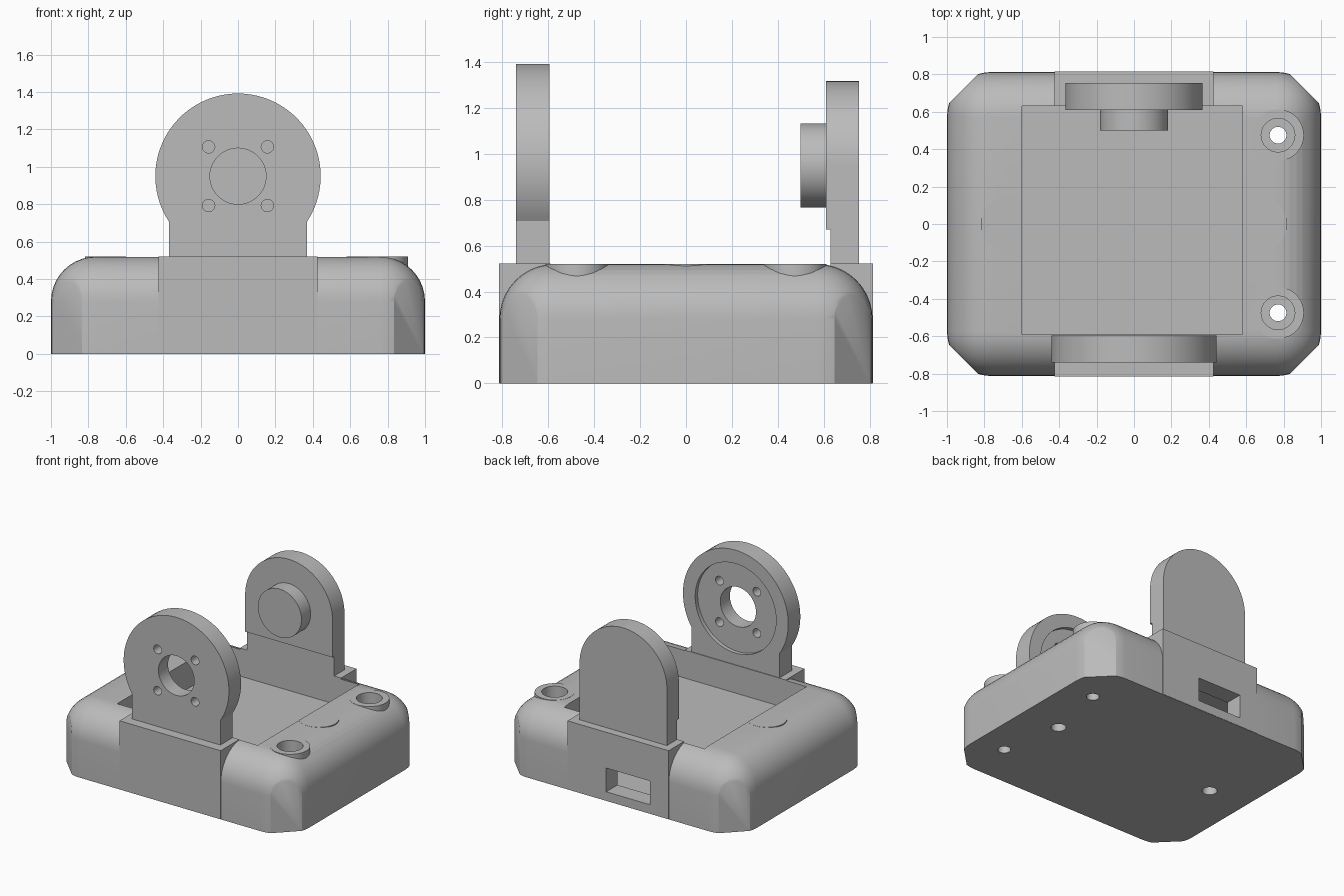
import bpy, bmesh, math
from mathutils import Matrix, Vector

if "Cube" in bpy.data.objects:
    bpy.data.objects.remove(bpy.data.objects["Cube"], do_unlink=True)

grey = bpy.data.materials.new("plain_grey")
grey.use_nodes = True
colour = (0.5, 0.5, 0.5, 1)
grey.diffuse_color = colour
grey.node_tree.nodes["Principled BSDF"].inputs["Base Color"].default_value = colour


def finish(name, bm):
    bmesh.ops.recalc_face_normals(bm, faces=bm.faces)
    mesh = bpy.data.meshes.new(name)
    bm.to_mesh(mesh)
    bm.free()
    mesh.materials.append(grey)
    ob = bpy.data.objects.new(name, mesh)
    bpy.context.collection.objects.link(ob)
    return ob


def box_mesh(x0, x1, y0, y1, z0, z1):
    bm = bmesh.new()
    bmesh.ops.create_cube(bm, size=1)
    for v in bm.verts:
        v.co = Vector((x1 if v.co.x > 0 else x0,
                       y1 if v.co.y > 0 else y0,
                       z1 if v.co.z > 0 else z0))
    return bm


def box(name, *bounds):
    return finish(name, box_mesh(*bounds))


def rod(name, radius, a, b, sides=48):
    """Cylinder running from point a to point b."""
    a, b = Vector(a), Vector(b)
    turn = (b - a).to_track_quat('Z', 'Y').to_matrix().to_4x4()
    bm = bmesh.new()
    bmesh.ops.create_cone(bm, cap_ends=True, segments=sides, radius1=radius, radius2=radius,
                          depth=(b - a).length, matrix=Matrix.Translation((a + b) / 2) @ turn)
    return finish(name, bm)


def activate(ob):
    bpy.ops.object.select_all(action='DESELECT')
    ob.select_set(True)
    bpy.context.view_layer.objects.active = ob


def combine(target, other, operation):
    mod = target.modifiers.new(operation, 'BOOLEAN')
    mod.operation = operation
    mod.solver = 'EXACT'
    mod.object = other
    activate(target)
    bpy.ops.object.modifier_apply(modifier=mod.name)
    bpy.data.objects.remove(other, do_unlink=True)


def smooth(ob):
    activate(ob)
    bpy.ops.object.shade_smooth_by_angle(angle=math.radians(30))


def plate(name, half, radius, centre, bottom, y0, y1, segments=64):
    """Upright plate: straight neck topped by a round head, extruded along y."""
    neck = -math.acos(half / radius)
    pts = [(half, bottom)]
    for i in range(segments + 1):
        t = neck + (math.pi - 2 * neck) * i / segments
        pts.append((radius * math.cos(t), centre + radius * math.sin(t)))
    pts.append((-half, bottom))
    bm = bmesh.new()
    face = bm.faces.new([bm.verts.new((x, y0, z)) for x, z in pts])
    out = bmesh.ops.extrude_face_region(bm, geom=[face])
    moved = [g for g in out["geom"] if isinstance(g, bmesh.types.BMVert)]
    bmesh.ops.translate(bm, vec=(0, y1 - y0, 0), verts=moved)
    return finish(name, bm)


# Base: rounded box with flat-cut vertical corners
TOP, AXIS = 0.52, 0.95
bm = box_mesh(-1, 1, -0.813, 0.813, 0, TOP)
edges = [e for e in bm.edges if any(v.co.z > 0.1 for v in e.verts)]
bmesh.ops.bevel(bm, geom=edges, offset=0.24, segments=10, profile=0.5,
                affect='EDGES', clamp_overlap=False)
for sx in (-1, 1):
    for sy in (-1, 1):
        cut = bmesh.ops.bisect_plane(bm, geom=bm.verts[:] + bm.edges[:] + bm.faces[:],
                                     plane_co=(sx * 0.91, sy * 0.725, 0),
                                     plane_no=(sx, sy, 0), clear_outer=True)
        rim = [g for g in cut["geom_cut"] if isinstance(g, bmesh.types.BMEdge)]
        bmesh.ops.edgeloop_fill(bm, edges=rim)
base = finish("base", bm)

# Square blocks under the brackets
for s in (-1, 1):
    y0, y1 = sorted((s * 0.56, s * 0.815))
    combine(base, box("bracket_block", -0.425, 0.425, y0, y1, 0.002, TOP + 0.002), 'UNION')

# Screw bosses: two with open holes at the left side, two flush in the middle
for y in (-0.475, 0.475):
    combine(base, rod("screw_boss", 0.138, (0.77, y, 0.1), (0.77, y, TOP + 0.001)), 'UNION')
for x in (-0.68, 0.68):
    combine(base, rod("flush_boss", 0.138, (x, 0, 0.1), (x, 0, TOP + 0.001)), 'UNION')

# Top tray, hidden cavity and rear socket opening
combine(base, box("tray_cutter", -0.6, 0.58, -0.59, 0.63, 0.31, 0.7), 'DIFFERENCE')
combine(base, box("cavity_cutter", -0.57, 0.56, -0.57, 0.68, 0.05, 0.27), 'DIFFERENCE')
combine(base, box("socket_cutter", -0.27, 0.1, 0.6, 0.9, 0.07, 0.25), 'DIFFERENCE')

# Screw holes
for y in (-0.475, 0.475):
    combine(base, rod("screw_hole", 0.045, (0.77, y, -0.1), (0.77, y, 0.7), 24), 'DIFFERENCE')
    combine(base, rod("head_recess", 0.09, (0.77, y, 0.3), (0.77, y, 0.7), 32), 'DIFFERENCE')
for x in (-0.68, 0.68):
    combine(base, rod("blind_hole", 0.052, (x, 0, -0.1), (x, 0, 0.4), 24), 'DIFFERENCE')
smooth(base)

# Front bracket: round head with shaft hole, four screw holes and shallow inner recess
front = plate("front_bracket", 0.37, 0.442, AXIS, 0.5, -0.74, -0.595)
combine(front, rod("inner_recess", 0.34, (0, -0.625, AXIS), (0, -0.5, AXIS), 64), 'DIFFERENCE')
combine(front, rod("shaft_hole", 0.15, (0, -0.9, AXIS), (0, -0.4, AXIS)), 'DIFFERENCE')
for x in (-0.157, 0.157):
    for z in (AXIS - 0.157, AXIS + 0.157):
        combine(front, rod("mount_hole", 0.033, (x, -0.9, z), (x, -0.4, z), 24), 'DIFFERENCE')
smooth(front)

# Rear bracket: arch plate thinned at its foot, with a round pivot
rear = plate("rear_bracket", 0.367, 0.367, AXIS, 0.5, 0.61, 0.753)
combine(rear, box("foot_cutter", -0.6, 0.6, 0.5, 0.63, 0.4, 0.67), 'DIFFERENCE')
smooth(rear)
smooth(rod("pivot", 0.183, (0, 0.5, AXIS), (0, 0.63, AXIS), 64))
